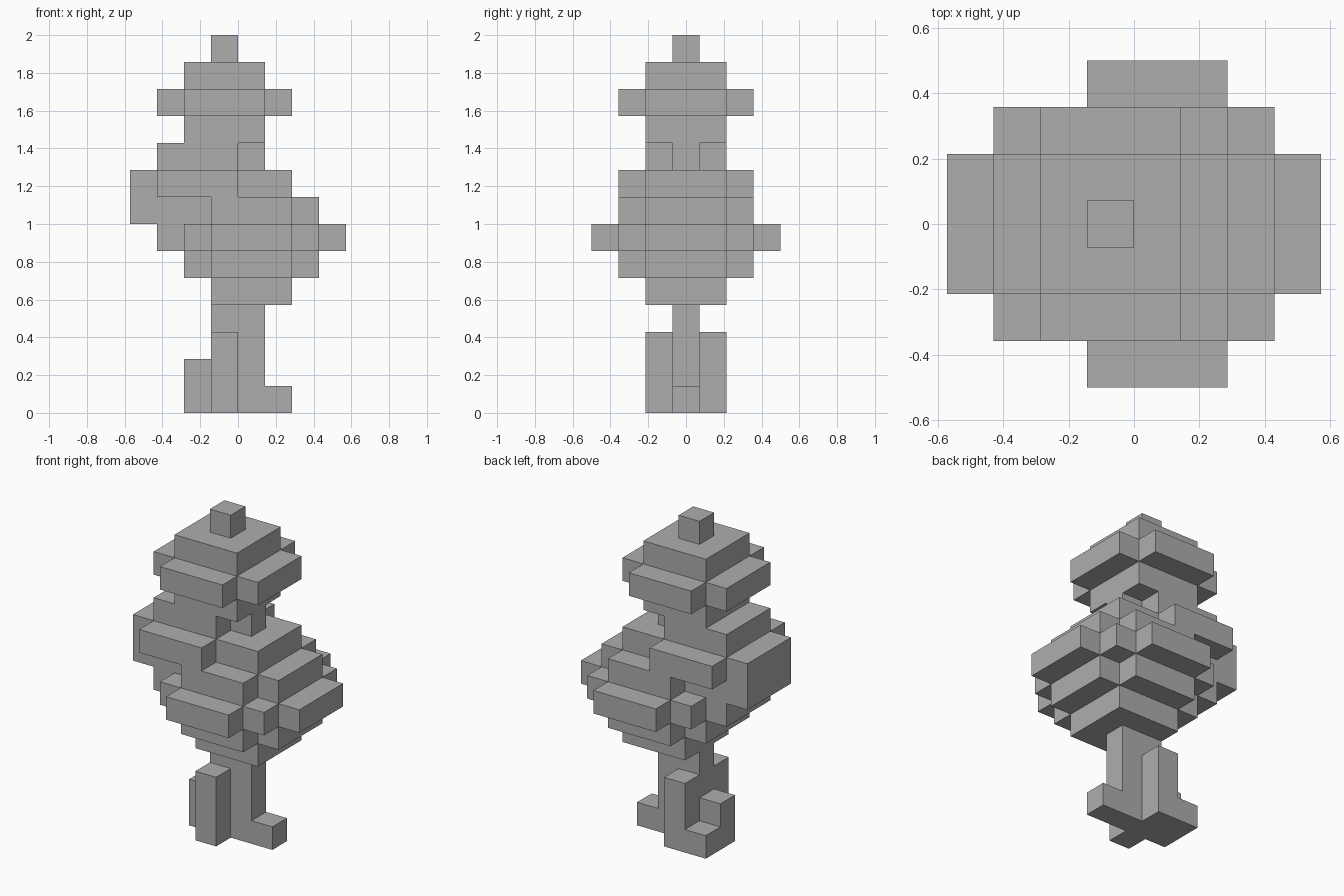
import bpy
import bmesh
from mathutils import Vector

if "Cube" in bpy.data.objects:
    bpy.data.objects.remove(bpy.data.objects["Cube"], do_unlink=True)

UNIT = 2 / 14  # edge length of one block

grey = bpy.data.materials.new("stone_grey")
grey.use_nodes = True
colour = (0.42, 0.42, 0.42, 1)
grey.diffuse_color = colour
grey.node_tree.nodes["Principled BSDF"].inputs["Base Color"].default_value = colour


def box(x0, x1, y0, y1, z0, z1):
    """Blocks from x0 to x1 and z0 to z1; y0 to y1 are centred rows, inclusive."""
    return {(x, y, z) for x in range(x0, x1)
            for y in range(y0, y1 + 1) for z in range(z0, z1)}


def tier(x0, x1, half, z, steps=0):
    """One leaf layer: a rectangle that grows into a stepped cross."""
    cells = set()
    for s in range(steps + 1):
        reach = half + steps - s
        cells |= box(x0 - s, x1 + s, -reach, reach, z, z + 1)
    return cells


# Trunk, its side roots and the upper branch
trunk = box(-1, 1, 0, 0, 0, 4) | box(0, 1, 0, 0, 9, 10)
roots = box(-2, -1, 0, 0, 0, 2) | box(1, 2, 0, 0, 0, 1) | box(-2, -1, 1, 1, 0, 1)
for side in (-1, 1):
    roots |= box(-1, 0, side, side, 0, 3)

# Large lower foliage: layers swell to the middle and shrink again
lower_foliage = set()
for z, steps in enumerate((0, 1, 2, 1, 0), start=4):
    lower_foliage |= tier(-1, 2, 1, z, steps)

# Foliage leaning to the right side
side_foliage = (tier(-3, 0, 1, 6) | box(-4, 0, -1, 1, 7, 8)
                | tier(-3, 0, 1, 8, 1) | tier(-3, 0, 1, 9))

# Crown with a single block on top
crown = tier(-2, 1, 1, 10) | tier(-2, 1, 1, 11, 1) | tier(-2, 1, 1, 12)
tip = box(-1, 0, 0, 0, 13, 14)

parts = {"trunk": trunk, "roots": roots, "lower_foliage": lower_foliage,
         "side_foliage": side_foliage, "crown": crown, "crown_tip": tip}
solid = set().union(*parts.values())
axes = [Vector(a) * s for a in ((1, 0, 0), (0, 1, 0), (0, 0, 1)) for s in (-1, 1)]


def build(name, cells):
    """Skin the blocks, leaving out faces buried against other blocks."""
    bm = bmesh.new()
    for cell in sorted(cells):
        centre = Vector(cell) + Vector((0.5, 0, 0.5))
        for d in axes:
            if tuple(int(c) for c in Vector(cell) + d) in solid:
                continue
            u = Vector((d.y, d.z, d.x))
            v = d.cross(u)
            corners = (-u - v, u - v, u + v, v - u)
            bm.faces.new([bm.verts.new((centre + (d + c) / 2) * UNIT) for c in corners])
    bmesh.ops.remove_doubles(bm, verts=bm.verts, dist=UNIT / 100)
    mesh = bpy.data.meshes.new(name)
    bm.to_mesh(mesh)
    bm.free()
    mesh.materials.append(grey)
    obj = bpy.data.objects.new(name, mesh)
    bpy.context.collection.objects.link(obj)


used = set()
for part_name, part_cells in parts.items():
    build(part_name, part_cells - used)
    used |= part_cells
